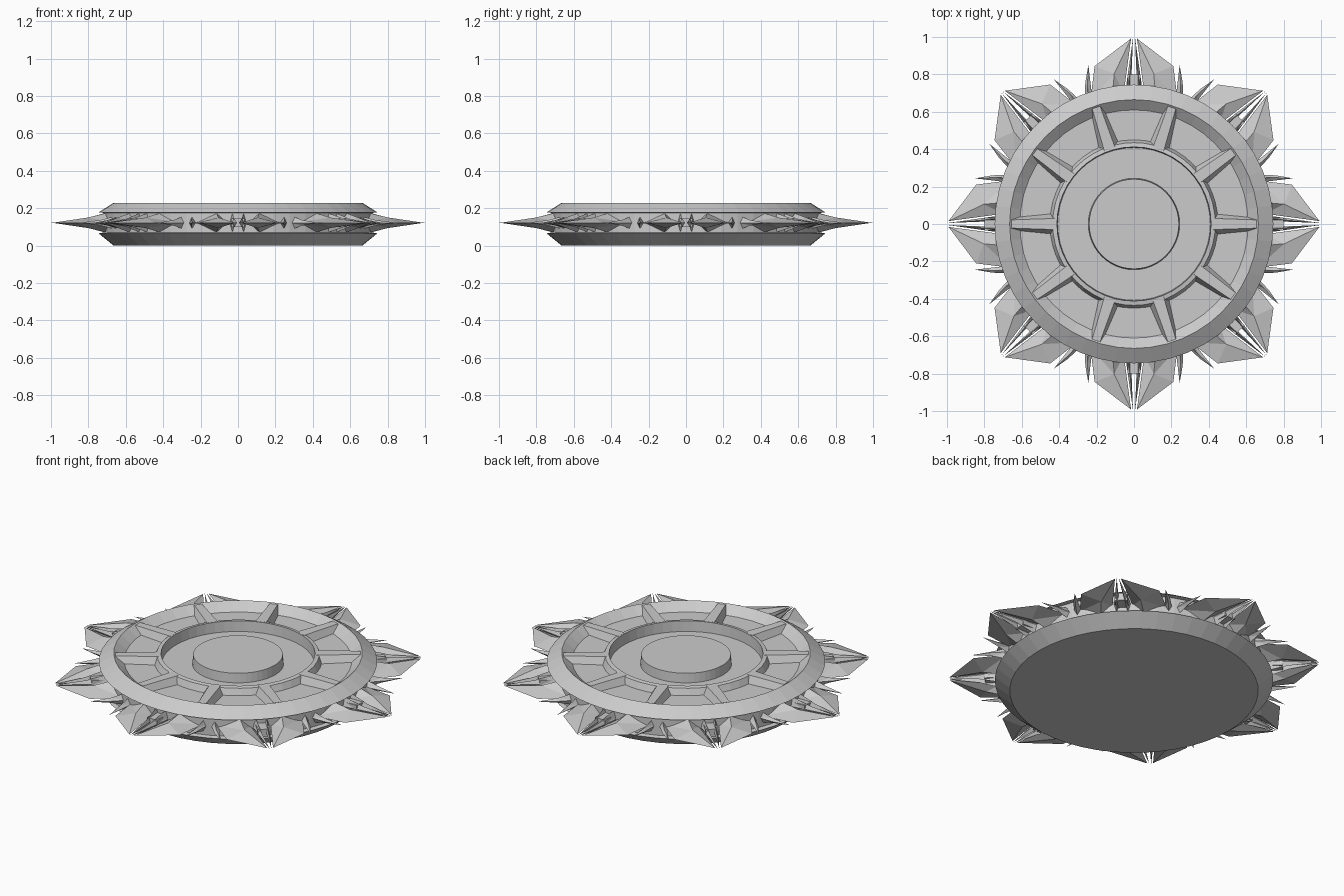
import bpy, bmesh
from math import radians, cos, sin, pi

if "Cube" in bpy.data.objects:
    bpy.data.objects.remove(bpy.data.objects["Cube"])

MID = 0.122   # height of the spike plane


def finish(bm, name):
    bmesh.ops.remove_doubles(bm, verts=bm.verts, dist=1e-5)
    bmesh.ops.recalc_face_normals(bm, faces=bm.faces)
    me = bpy.data.meshes.new(name)
    bm.to_mesh(me)
    bm.free()
    ob = bpy.data.objects.new(name, me)
    bpy.context.collection.objects.link(ob)
    return ob


def lathe(name, profile, segs=48):
    bm = bmesh.new()
    vs = [bm.verts.new((r, 0, z)) for r, z in profile]
    es = [bm.edges.new(p) for p in zip(vs, vs[1:])]
    bmesh.ops.spin(bm, geom=vs + es, cent=(0, 0, 0), axis=(0, 0, 1),
                   angle=2 * pi, steps=segs, use_merge=True)
    return finish(bm, name)


def polar(r, deg, z):
    return (r * cos(radians(deg)), r * sin(radians(deg)), z)


def add_shard(bm, turn, side, tip, inner, mid, corner, outer, ridge, h_mid, h_base):
    """Double-sided faceted blade; points are (radius, degrees)."""
    def v(p, z=0):
        return bm.verts.new(polar(p[0], turn + side * p[1], MID + z))
    T, A, S, C = v(tip), v(inner), v(corner), v(outer)
    ends = []
    for s in (1, -1):
        R, Q = v(mid, s * h_mid), v(ridge, s * h_base)
        for f in ((T, A, R), (T, R, S), (A, Q, R), (R, Q, C), (R, C, S)):
            bm.faces.new(f)
        ends.append(Q)
    bm.faces.new((A, ends[0], C, ends[1]))


# round body with chamfered rims, side groove, panel channel and central well
lathe("disc_body", [
    (0, 0), (0.665, 0), (0.745, 0.065), (0.72, 0.07), (0.72, 0.175),
    (0.745, 0.178), (0.665, 0.229), (0.61, 0.185), (0.45, 0.185),
    (0.435, 0.222), (0.412, 0.226), (0.408, 0.165), (0, 0.165)])

# raised centre button
lathe("centre_button", [(0, 0.16), (0.245, 0.16), (0.24, 0.22), (0, 0.22)])

# ten sloped dividers across the panel channel
bm = bmesh.new()
for i in range(10):
    a = i * 36
    rows = []
    for r, wide, top in ((0.42, 0.058, 0.03), (0.655, 0.035, 0.022)):
        rows.append([bm.verts.new((r * cos(radians(a)) - y * sin(radians(a)),
                                   r * sin(radians(a)) + y * cos(radians(a)), z))
                     for y, z in ((-wide, 0.18), (-top, 0.225), (top, 0.225), (wide, 0.18))])
    p, q = rows
    for k in range(4):
        n = (k + 1) % 4
        bm.faces.new((p[k], p[n], q[n], q[k]))
    bm.faces.new(p)
    bm.faces.new(q)
finish(bm, "panel_dividers")

# eight spikes, each a mirrored pair of split crystal blades
blades, needles, thorns = bmesh.new(), bmesh.new(), bmesh.new()
for i in range(8):
    for side in (1, -1):
        add_shard(blades, i * 45, side, (0.992, 0.9), (0.70, 4.5), (0.81, 7.5),
                  (0.87, 14), (0.70, 19.5), (0.70, 9.5), 0.028, 0.055)
        add_shard(needles, i * 45, side, (0.998, 0.3), (0.70, 1.4), (0.83, 1.3),
                  (0.84, 1.9), (0.70, 3.9), (0.70, 2.6), 0.02, 0.055)
        add_shard(thorns, i * 45, side, (0.885, 16), (0.70, 18.5), (0.78, 18.6),
                  (0.80, 19), (0.70, 22), (0.70, 20.5), 0.014, 0.035)
finish(blades, "spike_blades")
finish(needles, "spike_needles")
finish(thorns, "small_thorns")

# little blocks holding each pair of blades together
bm = bmesh.new()
for i in range(8):
    a = i * pi / 4
    vs = bmesh.ops.create_cube(bm, size=1)["verts"]
    for v in vs:
        x, y, z = v.co.x * 0.1 + 0.75, v.co.y * 0.07, v.co.z * 0.045 + MID
        v.co = (x * cos(a) - y * sin(a), x * sin(a) + y * cos(a), z)
finish(bm, "spike_blocks")
